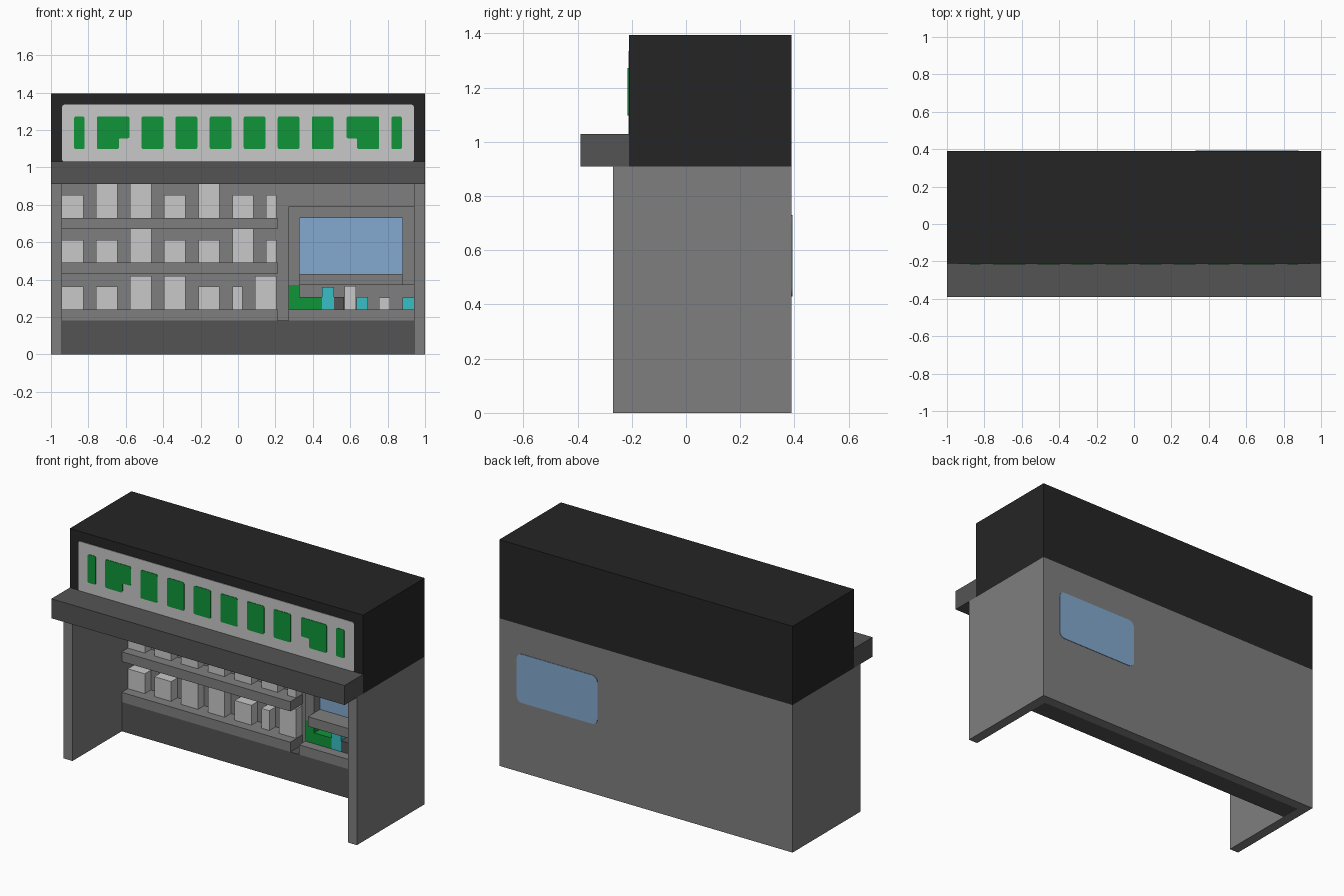
import bpy, bmesh

cube = bpy.data.objects.get("Cube")
if cube:
    bpy.data.objects.remove(cube, do_unlink=True)


def material(name, hex_colour):
    """Flat material from an sRGB hex colour."""
    def linear(i):
        c = int(hex_colour[i:i + 2], 16) / 255
        return c / 12.92 if c <= 0.04045 else ((c + 0.055) / 1.055) ** 2.4
    rgba = (linear(0), linear(2), linear(4), 1)
    m = bpy.data.materials.new(name)
    m.diffuse_color = rgba
    m.use_nodes = True
    m.node_tree.nodes["Principled BSDF"].inputs["Base Color"].default_value = rgba
    return m


BLACK = material("black", "252525")
DARK = material("dark grey", "545454")
GREY = material("mid grey", "7f7f7f")
PALE = material("pale grey", "c8c8c8")
GREEN = material("green", "0f9538")
TEAL = material("teal", "39bfc5")
BLUE = material("glass blue", "84a9d0")


def prism(name, outline, y0, y1, mat, radius=0.0):
    """Extrude an (x, z) outline from y0 to y1, optionally rounding its corners."""
    bm = bmesh.new()
    face = bm.faces.new([bm.verts.new((x, y0, z)) for x, z in outline])
    ext = bmesh.ops.extrude_face_region(bm, geom=[face])["geom"]
    for v in ext:
        if isinstance(v, bmesh.types.BMVert):
            v.co.y = y1
    if radius:
        edges = [e for e in bm.edges if abs(e.verts[0].co.y - e.verts[1].co.y) > 1e-5]
        bmesh.ops.bevel(bm, geom=edges, offset=radius, segments=4,
                        profile=0.5, affect='EDGES')
    bmesh.ops.recalc_face_normals(bm, faces=bm.faces)
    mesh = bpy.data.meshes.new(name)
    bm.to_mesh(mesh)
    bm.free()
    mesh.materials.append(mat)
    obj = bpy.data.objects.new(name, mesh)
    bpy.context.collection.objects.link(obj)
    return obj


def box(name, x0, x1, y0, y1, z0, z1, mat, radius=0.0):
    return prism(name, [(x0, z0), (x1, z0), (x1, z1), (x0, z1)], y0, y1, mat, radius)


# Depths shared by the interior fittings
BACK, WALL, ITEM, SHELF = 0.39, 0.33, 0.27, 0.21

# Shell: side walls, back wall, plinth, header and canopy
box("right_wall", -1, -0.94, -0.27, BACK, 0, 0.91, GREY)
box("left_wall", 0.94, 1, -0.27, BACK, 0, 0.91, GREY)
box("back_wall", -0.94, 0.94, WALL, BACK, 0, 0.91, GREY)
box("plinth", -0.94, 0.94, SHELF, WALL, 0, 0.18, DARK)
box("header", -1, 1, -0.21, BACK, 0.91, 1.395, BLACK)
box("canopy", -1, 1, -0.39, -0.21, 0.91, 1.03, DARK)

# Sign board with green tiles
box("sign_board", -0.94, 0.94, -0.213, -0.21, 1.03, 1.335, PALE, 0.012)
Z0, Z1 = 1.097, 1.272
for i in range(6):
    x = -0.4575 + i * 0.182
    box(f"sign_tile_{i + 1}", x - 0.058, x + 0.058, -0.216, -0.213, Z0, Z1, GREEN, 0.01)
for side, s in (("right", -1), ("left", 1)):
    a, b = sorted((s * 0.82, s * 0.876))
    box(f"sign_bar_{side}", a, b, -0.216, -0.213, Z0, Z1, GREEN, 0.01)
    notched = [(0.58, Z1), (0.755, Z1), (0.755, Z0), (0.637, Z0), (0.637, 1.155), (0.58, 1.155)]
    prism(f"sign_notched_tile_{side}", [(s * x, z) for x, z in notched],
          -0.216, -0.213, GREEN, 0.01)

# Three long shelves and the goods on them; height 0 is short, 1 is tall
SPANS = [(-0.94, -0.825), (-0.76, -0.645), (-0.577, -0.462), (-0.395, -0.28),
         (-0.212, -0.098), (-0.03, 0.082), (0.15, 0.207)]
LOW_SPANS = SPANS[:5] + [(-0.03, 0.025), (0.092, 0.207)]
ROWS = [(0.18, LOW_SPANS, (0, 0, 1, 1, 0, 0, 1)),
        (0.43, SPANS, (0, 0, 1, 0, 0, 1, 0)),
        (0.67, SPANS, (0, 1, 1, 0, 1, 0, 0))]
for r, (z, spans, tall) in enumerate(ROWS, 1):
    box(f"shelf_{r}", -0.94, 0.21, SHELF, WALL, z, z + 0.06, GREY)
    for i, ((a, b), t) in enumerate(zip(spans, tall), 1):
        top = z + (0.24 if t else 0.182)
        box(f"carton_{r}_{i}", a, b, ITEM, WALL, z + 0.06, top, PALE)

# Window frame, sill and glass
box("counter", 0.27, 0.94, SHELF, WALL, 0.18, 0.24, GREY)
box("frame_post_inner", 0.27, 0.33, ITEM, WALL, 0.37, 0.79, GREY)
box("frame_post_outer", 0.88, 0.94, ITEM, WALL, 0.37, 0.79, GREY)
box("frame_top", 0.33, 0.88, ITEM, WALL, 0.73, 0.79, GREY)
box("window_sill", 0.33, 0.88, SHELF, WALL, 0.37, 0.43, GREY)
box("window_inside", 0.33, 0.88, WALL - 0.003, WALL, 0.43, 0.73, BLUE)
box("window_outside", 0.33, 0.88, BACK, BACK + 0.003, 0.43, 0.73, BLUE, 0.035)

# Goods on the counter
prism("green_stand", [(0.27, 0.24), (0.45, 0.24), (0.45, 0.307), (0.33, 0.307),
                      (0.33, 0.37), (0.27, 0.37)], ITEM, WALL, GREEN)
GOODS = [("tall_teal_box", 0.45, 0.513, 0.36, TEAL), ("dark_box", 0.513, 0.567, 0.307, DARK),
         ("tall_pale_box", 0.57, 0.632, 0.365, PALE), ("short_teal_box", 0.634, 0.695, 0.307, TEAL),
         ("short_pale_box", 0.755, 0.812, 0.305, PALE), ("end_teal_box", 0.88, 0.94, 0.305, TEAL)]
for name, a, b, top, mat in GOODS:
    box(name, a, b, ITEM, WALL, 0.24, top, mat)
